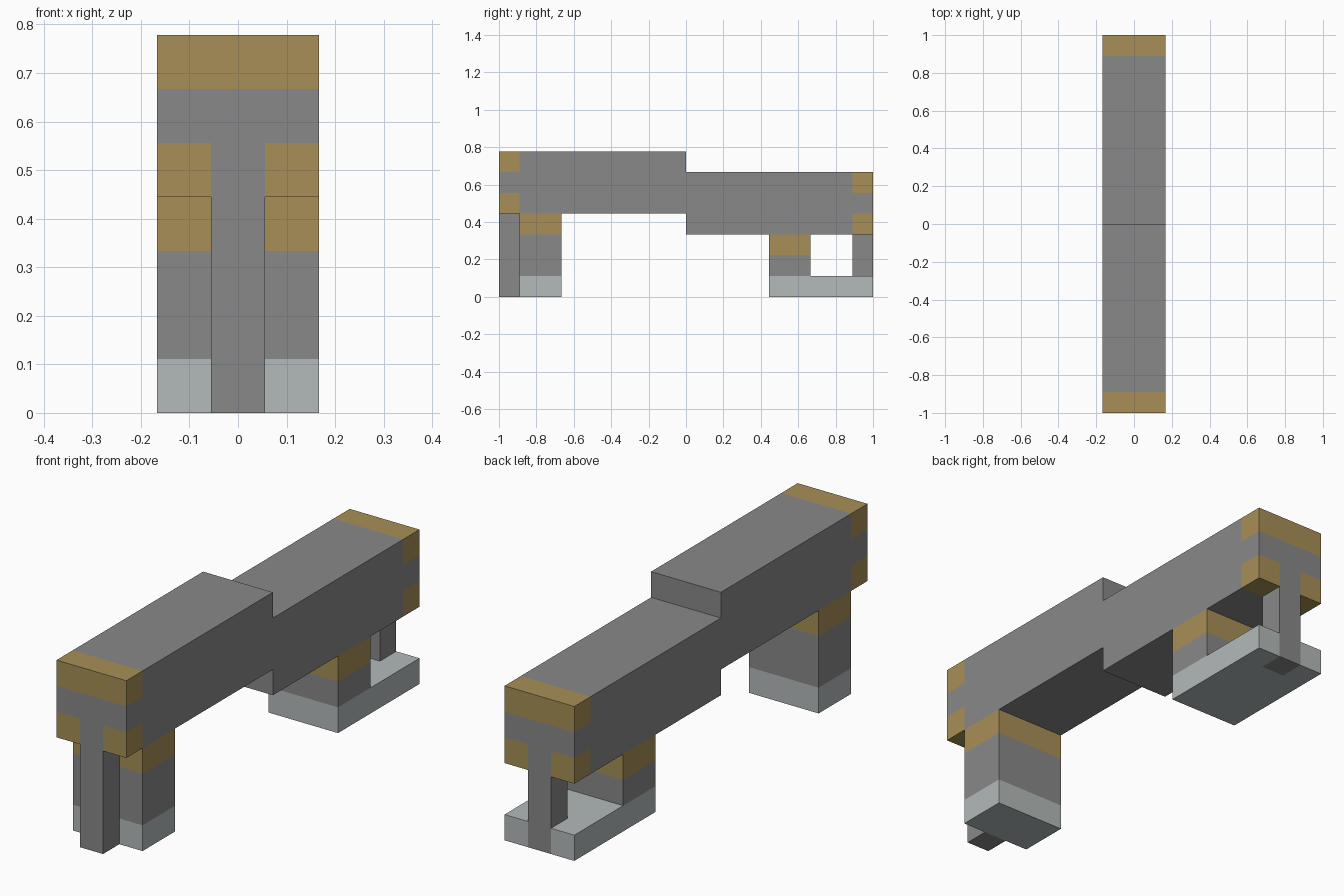
import bpy, bmesh
from mathutils import Vector

U = 1 / 9  # one modelling unit

cube = bpy.data.objects.get("Cube")
if cube:
    bpy.data.objects.remove(cube, do_unlink=True)


def material(name, rgb):
    mat = bpy.data.materials.new(name)
    mat.use_nodes = True
    mat.diffuse_color = (*rgb, 1)
    bsdf = next(n for n in mat.node_tree.nodes if n.type == "BSDF_PRINCIPLED")
    bsdf.inputs["Base Color"].default_value = (*rgb, 1)
    return mat


GREY, GOLD, PALE = range(3)
MATERIALS = [
    material("mid_grey", (0.25, 0.25, 0.25)),
    material("dull_gold", (0.39, 0.275, 0.093)),
    material("pale_grey", (0.45, 0.495, 0.49)),
]


def block(name, low, high, rule, cuts=()):
    """Box between two corners in units; faces are cut on planes, then coloured by rule."""
    low, high = Vector(low), Vector(high)
    bm = bmesh.new()
    bmesh.ops.create_cube(bm, size=1)
    for v in bm.verts:
        v.co = Vector(h if c > 0 else l for c, l, h in zip(v.co, low, high))
    for axis, pos in cuts:
        normal = Vector((0, 0, 0))
        normal[axis] = 1
        bmesh.ops.bisect_plane(bm, geom=bm.verts[:] + bm.edges[:] + bm.faces[:],
                               plane_co=normal * pos, plane_no=normal)
    for f in bm.faces:
        f.material_index = rule(f.calc_center_median())
    bmesh.ops.scale(bm, vec=(U, U, U), verts=bm.verts)
    mesh = bpy.data.meshes.new(name)
    bm.to_mesh(mesh)
    bm.free()
    for mat in MATERIALS:
        mesh.materials.append(mat)
    obj = bpy.data.objects.new(name, mesh)
    bpy.context.collection.objects.link(obj)


def all_grey(c):
    return GREY


# Beam halves, with gold corners around the outer end
def beam(name, y0, y1, z0):
    def rule(c):
        upper = c.z > z0 + 2
        lower_side = c.z < z0 + 1 and abs(c.x) > 0.5
        return GOLD if abs(c.y) > 8 and (upper or lower_side) else GREY

    end = 8 if y1 > 0 else -8
    block(name, (-1.5, y0, z0), (1.5, y1, z0 + 3), rule,
          [(0, -0.5), (0, 0.5), (1, end), (2, z0 + 1), (2, z0 + 2)])


beam("front_beam", -9, 0, 4)
beam("rear_beam", 0, 9, 3)


# Wide legs: pale foot band, grey shaft, gold band under the beam
def leg(name, y0, z0, z1):
    def rule(c):
        return GOLD if c.z > z1 - 1 else PALE if c.z < 1 else GREY

    block(name, (-1.5, y0, z0), (1.5, y0 + 2, z1), rule, [(2, 1), (2, z1 - 1)])


leg("front_leg", -8, 0, 4)
leg("rear_leg", 4, 1, 3)

# Narrow end posts
block("front_post", (-0.5, -9, 0), (0.5, -8, 4), all_grey)
block("rear_post", (-0.5, 8, 1), (0.5, 9, 3), all_grey)

# Rear base plate, grey where the post carries on through it
block("rear_base", (-1.5, 4, 0), (1.5, 9, 1),
      lambda c: GREY if abs(c.x) < 0.5 and c.y > 8 else PALE,
      [(0, -0.5), (0, 0.5), (1, 8)])
